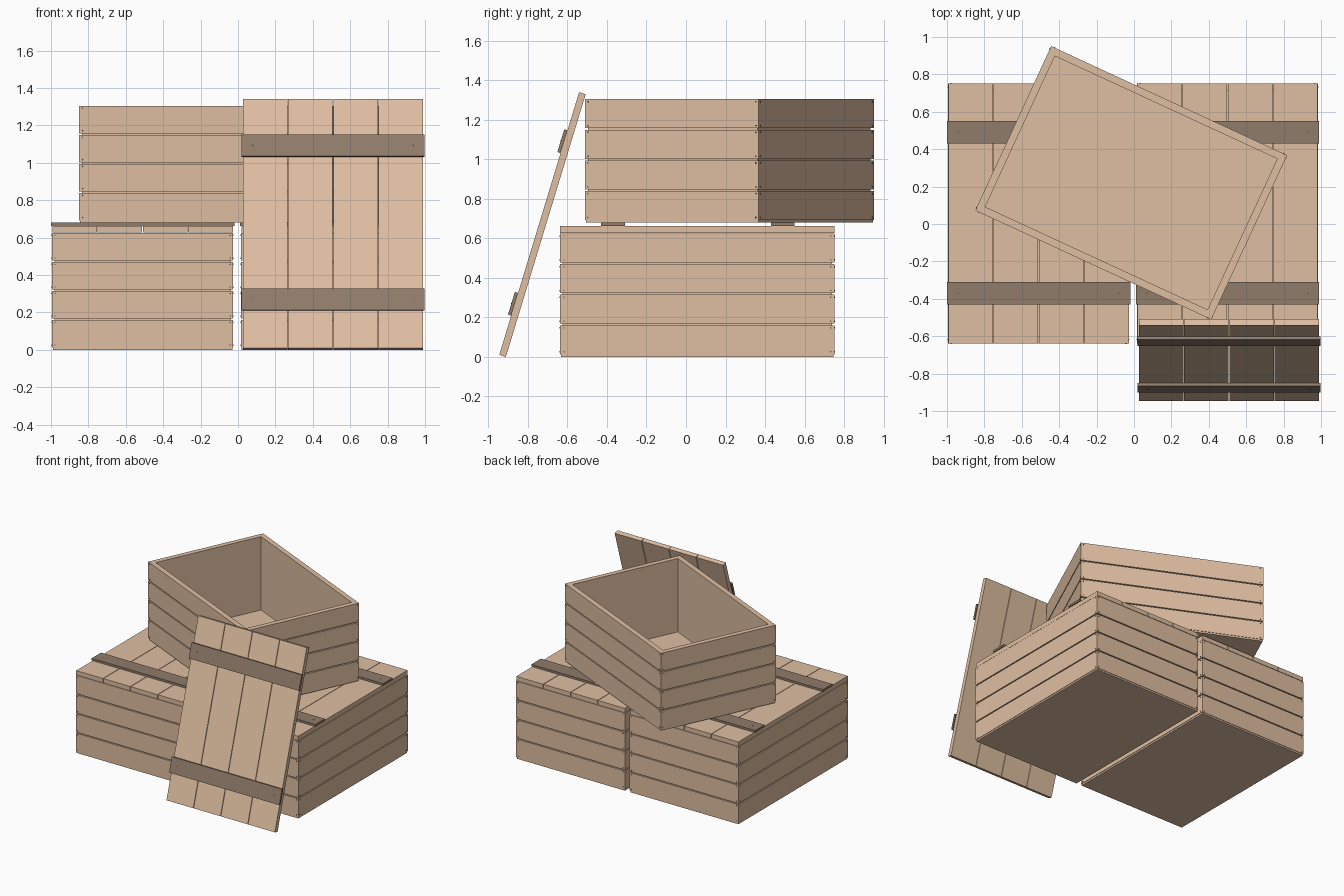
import bpy, bmesh, math
from mathutils import Matrix, Vector

if "Cube" in bpy.data.objects:
    bpy.data.objects.remove(bpy.data.objects["Cube"])

W, D = 0.968, 1.39          # crate width and length
T = 0.04                    # wall thickness
SKIN = 0.012                # depth of the grooves between planks
H = 0.625                   # crate height
PITCH, PLANK = 0.155, 0.147 # plank spacing and height


def material(name, rgb):
    m = bpy.data.materials.new(name)
    m.diffuse_color = (*rgb, 1)
    m.use_nodes = True
    m.node_tree.nodes["Principled BSDF"].inputs["Base Color"].default_value = m.diffuse_color
    return m


WOOD = material("light wood", (0.74, 0.52, 0.36))
DARK = material("dark wood", (0.28, 0.20, 0.145))
IRON = material("nail iron", (0.12, 0.095, 0.075))


def box(bm, lo, hi):
    lo, hi = Vector(lo), Vector(hi)
    size = hi - lo
    bmesh.ops.create_cube(bm, size=1, matrix=Matrix.Translation((lo + hi) / 2)
                          @ Matrix.Diagonal((*size, 1)))


def nail(bm, pos, normal):
    rot = Vector(normal).to_track_quat('Z', 'Y').to_matrix().to_4x4()
    bmesh.ops.create_cone(bm, cap_ends=True, segments=6, radius1=0.004, radius2=0.004,
                          depth=0.005, matrix=Matrix.Translation(pos) @ rot)


def finish(bm, name, mat, frame):
    me = bpy.data.meshes.new(name)
    bm.to_mesh(me)
    bm.free()
    me.materials.append(mat)
    ob = bpy.data.objects.new(name, me)
    ob.matrix_world = frame
    bpy.context.collection.objects.link(ob)


def crate(name, frame):
    w, d = W / 2, D / 2
    # base board
    bm = bmesh.new()
    box(bm, (-w + 0.004, -d + 0.004, 0), (w - 0.004, d - 0.004, 0.035))
    finish(bm, name + "_base", WOOD, frame)

    # smooth inner lining that shows as the groove floor
    bm = bmesh.new()
    a, b = w - SKIN, d - SKIN
    for s in (-1, 1):
        y = sorted((s * b, s * (d - T)))
        x = sorted((s * a, s * (w - T)))
        box(bm, (-a, y[0], 0.035), (a, y[1], H))
        box(bm, (x[0], -(d - T), 0.035), (x[1], d - T, H))
    finish(bm, name + "_lining", WOOD, frame)

    # outer planks, with nails at both ends of each
    bm, nails = bmesh.new(), bmesh.new()
    for i in range(4):
        z0 = 0.013 + i * PITCH
        z1 = z0 + PLANK
        for s in (-1, 1):
            y = sorted((s * d, s * b))
            x = sorted((s * w, s * a))
            box(bm, (-w, y[0], z0), (w, y[1], z1))
            box(bm, (x[0], -b, z0), (x[1], b, z1))
            for e in (-1, 1):
                for z in (z0 + 0.013, z1 - 0.013):
                    nail(nails, (e * (w - 0.016), s * d, z), (0, s, 0))
                    nail(nails, (s * w, e * (d - 0.02), z), (s, 0, 0))
    finish(bm, name + "_planks", WOOD, frame)
    finish(nails, name + "_nails", IRON, frame)


def lid(name, frame):
    # four long boards
    bm = bmesh.new()
    step = W / 4
    for i in range(4):
        x = -W / 2 + i * step
        box(bm, (x + 0.002, -D / 2, 0), (x + step - 0.002, D / 2, 0.035))
    finish(bm, name + "_boards", WOOD, frame)

    # two cross battens with nails
    bm, nails = bmesh.new(), bmesh.new()
    for y in (-0.427, 0.433):
        box(bm, (-0.49, y - 0.06, 0.035), (0.49, y + 0.06, 0.052))
        for x in (-0.43, 0.43):
            nail(nails, (x, y, 0.051), (0, 0, 1))
    finish(bm, name + "_battens", DARK, frame)
    finish(nails, name + "_nails", IRON, frame)


# two closed crates side by side
for side, x in (("left", -0.51), ("right", 0.5)):
    crate(side + "_crate", Matrix.Translation((x, 0.057, 0)))
    lid(side + "_lid", Matrix.Translation((x, 0.057, 0.628)))

# open crate turned on top
crate("open_crate", Matrix.Translation((-0.015, 0.22, 0.68))
      @ Matrix.Rotation(math.radians(65.2), 4, 'Z'))

# loose lid leaning on the front
lid("leaning_lid", Matrix.Translation((0.508, -0.710, 0.665))
    @ Matrix.Rotation(math.radians(73.1), 4, 'X'))
